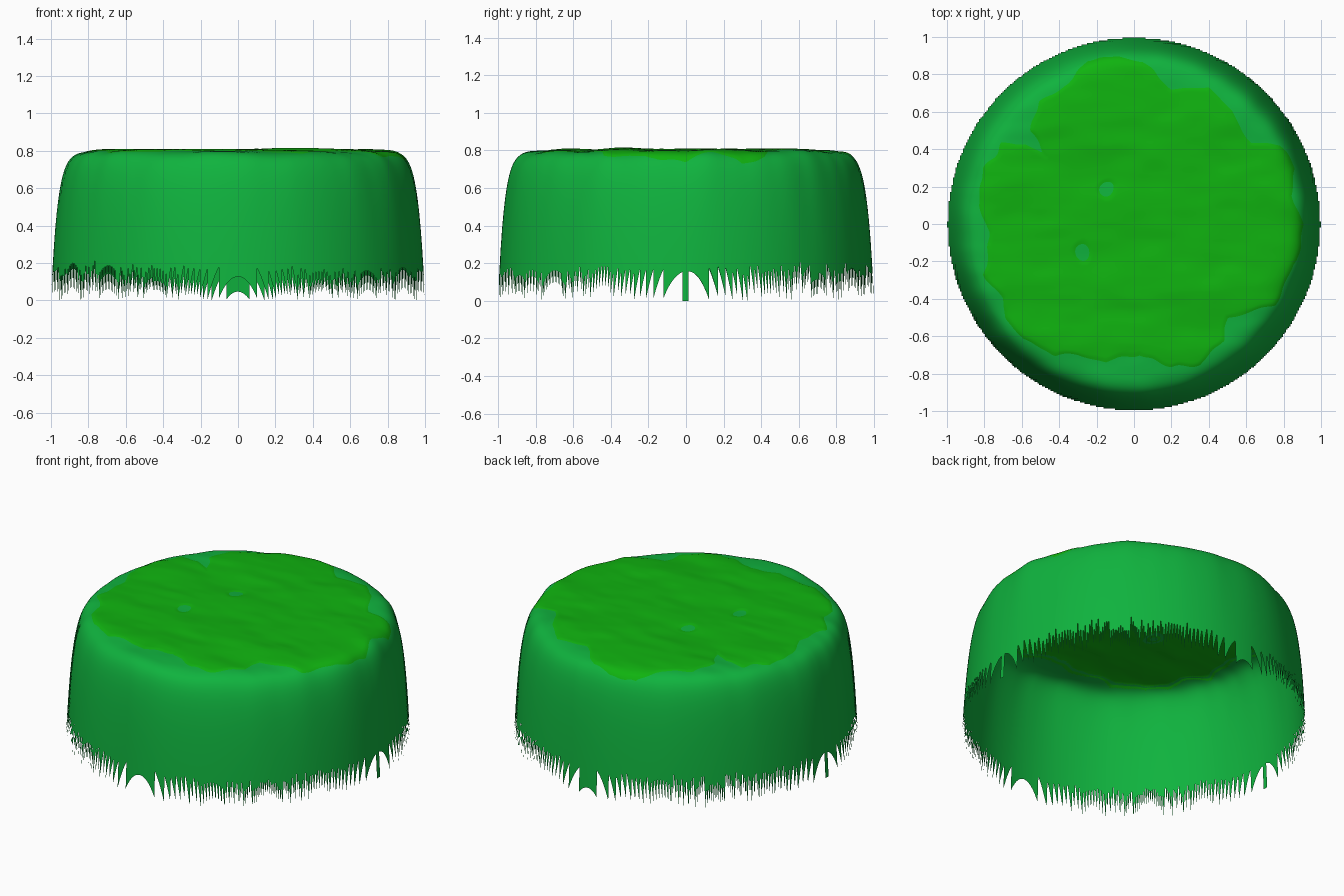
import bpy, bmesh, math
from mathutils import Vector, noise

if "Cube" in bpy.data.objects:
    bpy.data.objects.remove(bpy.data.objects["Cube"])

STEP = 1 / 128     # grid spacing of the height field
Y0 = -0.9943       # first grid row at the front

# Outline of the bright grass patch seen from above
OUTLINE = [(-.08, .9), (.05, .87), (.2, .73), (.4, .72), (.52, .6), (.63, .44), (.78, .42),
           (.87, .3), (.84, .15), (.9, 0), (.88, -.2), (.75, -.43), (.5, -.5), (.48, -.62),
           (.35, -.75), (.2, -.77), (.03, -.69), (-.15, -.74), (-.3, -.7), (-.42, -.7),
           (-.6, -.62), (-.68, -.5), (-.7, -.4), (-.8, -.27), (-.78, -.05), (-.83, .1),
           (-.8, .3), (-.7, .42), (-.58, .44), (-.47, .36), (-.55, .5), (-.5, .65),
           (-.35, .75), (-.25, .87)]
HOLES = [(-.15, .19, .05), (-.28, -.15, .05)]


def patch_depth(x, y):
    """Signed distance inside the patch outline (positive inside)."""
    inside, best = False, 9.0
    for (ax, ay), (bx, by) in zip(OUTLINE, OUTLINE[1:] + OUTLINE[:1]):
        if (ay > y) != (by > y) and x < (bx - ax) * (y - ay) / (by - ay) + ax:
            inside = not inside
        dx, dy = bx - ax, by - ay
        t = max(0, min(1, ((x - ax) * dx + (y - ay) * dy) / (dx * dx + dy * dy)))
        best = min(best, math.hypot(x - ax - t * dx, y - ay - t * dy))
    d = best if inside else -best
    for hx, hy, hr in HOLES:
        d = min(d, math.hypot(x - hx, y - hy) - hr)
    return d + 0.025 * noise.noise(Vector((x * 9, y * 9, 1.3)))


def height(x, y):
    """Flat, gently rippled top rounding over into a steep, slightly creased rim."""
    e = max(0.0, 1 - math.hypot(x, y))
    ang = math.atan2(y, x)
    e *= 1 + 0.1 * noise.noise(Vector((math.cos(ang) * 6, math.sin(ang) * 6, 0.4)))
    corner = math.exp(-((ang + 0.8) / 0.4) ** 2)
    rise = 1 - math.exp(-e / (0.032 + 0.005 * corner))
    ripple = 0.011 * noise.noise(Vector((x * 2.2, y * 4.5, 3.1)))
    ripple += 0.004 * noise.noise(Vector((x * 6, y * 11, 7.7)))
    rounding = (0.06 + 0.03 * corner) * math.exp(-e / 0.07)
    return (0.803 + ripple - rounding) * rise


# Sample the height field once: grid index -> (x, y, z, patch depth)
SAMPLES = {}
for i in range(257):
    for j in range(256):
        x, y = -1 + i * STEP, Y0 + j * STEP
        if math.hypot(x, y) < 1.0002:
            SAMPLES[i, j] = (x, y, height(x, y), patch_depth(x, y))


def height_field(name, color, keep, lift):
    """Square grid sheet; quads survive only where all corners pass keep()."""
    bm = bmesh.new()
    grid = {key: bm.verts.new((x, y, z + lift(d)))
            for key, (x, y, z, d) in SAMPLES.items() if keep(d)}
    for i, j in grid:
        quad = [grid.get(k) for k in ((i, j), (i + 1, j), (i + 1, j + 1), (i, j + 1))]
        if all(quad):
            bm.faces.new(quad).smooth = True
    bmesh.ops.delete(bm, geom=[v for v in bm.verts if not v.link_faces], context='VERTS')
    mesh = bpy.data.meshes.new(name)
    bm.to_mesh(mesh)
    bm.free()
    mat = bpy.data.materials.new(name + "_green")
    mat.diffuse_color = color
    mat.use_nodes = True
    mat.node_tree.nodes["Principled BSDF"].inputs["Base Color"].default_value = mat.diffuse_color
    mesh.materials.append(mat)
    obj = bpy.data.objects.new(name, mesh)
    bpy.context.collection.objects.link(obj)
    return obj


# Mound shell: open below with a ragged hem, left out under the grass patch
height_field("mound_shell", (0.005, 0.45, 0.048, 1), lambda d: d < 0.02, lambda d: 0)

# Grass patch: crosses the mound surface along its outline
height_field("grass_patch", (0.005, 0.45, 0.005, 1), lambda d: d > -0.02,
             lambda d: max(-0.003, min(0.003, d * 0.2)))
